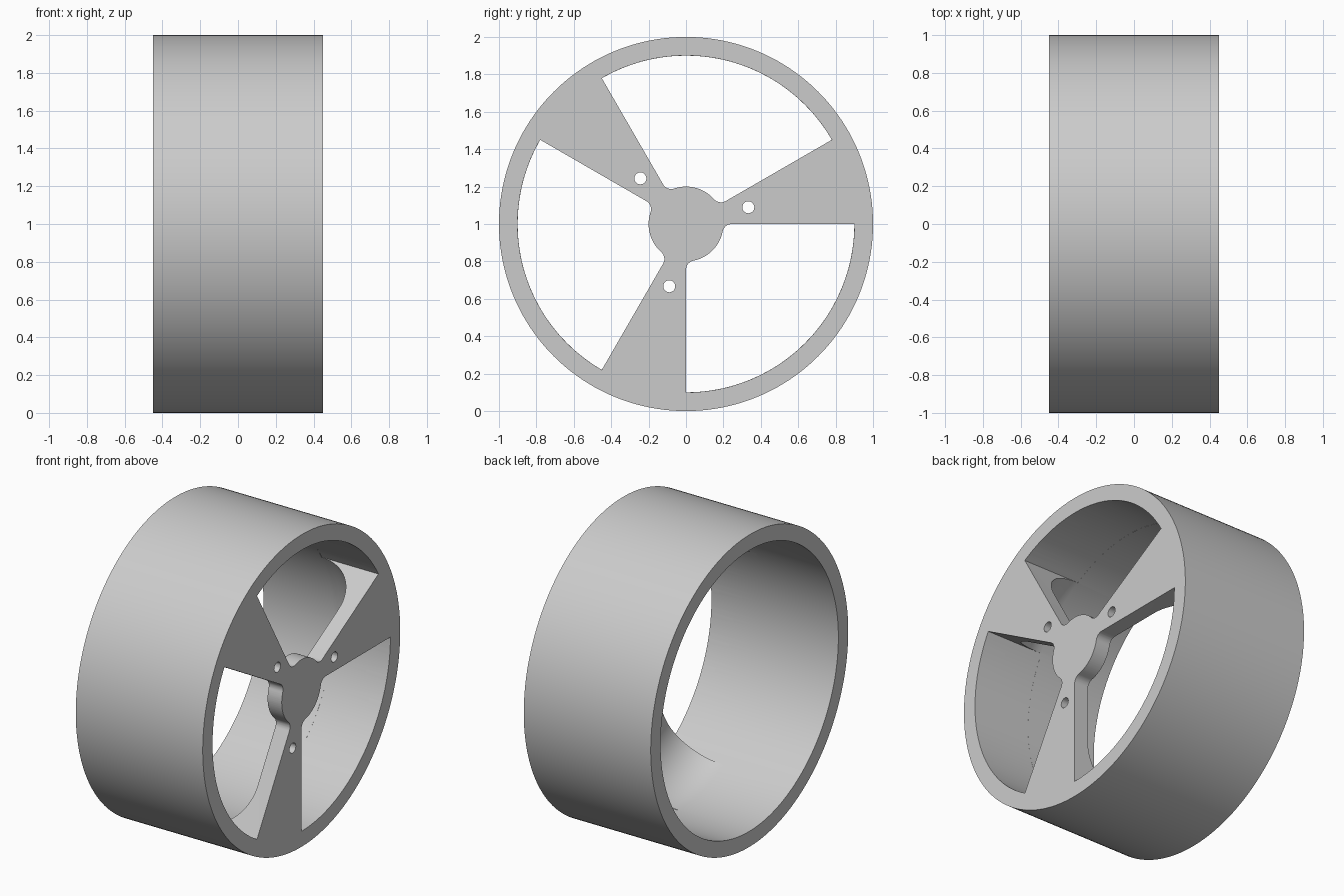
import bpy
import bmesh
from math import asin, cos, radians, sin
from mathutils import Matrix, Vector

cube = bpy.data.objects.get("Cube")
if cube:
    bpy.data.objects.remove(cube)

# Wheel dimensions: axle along x, spoked face on +x
HALF_WIDTH = 0.45
RIM_R, INNER_R, HUB_R = 1.0, 0.9, 0.2
WEB = 0.1        # thickness of hub and spokes
FLARE = 0.3      # fillet from spokes into the barrel
CORNER = 0.05    # fillet where spokes meet the hub
SEGMENTS = 180
CENTRE = Vector((0, 0, 1))

grey = bpy.data.materials.new("light_grey")
grey.use_nodes = True
colour = (0.6, 0.6, 0.6, 1)
grey.diffuse_color = colour
grey.node_tree.nodes["Principled BSDF"].inputs["Base Color"].default_value = colour


def polar(r, angle):
    """Point in the wheel plane; angle in degrees from +y towards +z."""
    return complex(r * cos(radians(angle)), r * sin(radians(angle)))


def to_object(name, bm):
    bmesh.ops.recalc_face_normals(bm, faces=bm.faces)
    mesh = bpy.data.meshes.new(name)
    bm.to_mesh(mesh)
    bm.free()
    mesh.materials.append(grey)
    obj = bpy.data.objects.new(name, mesh)
    bpy.context.collection.objects.link(obj)
    return obj


def add_prism(bm, outline, x0, x1):
    """Extrude a wheel-plane outline along the axle."""
    verts = [bm.verts.new((x0, p.real, p.imag + CENTRE.z)) for p in outline]
    face = bm.faces.new(verts)
    new = bmesh.ops.extrude_face_region(bm, geom=[face])["geom"]
    bmesh.ops.translate(bm, vec=(x1 - x0, 0, 0),
                        verts=[g for g in new if isinstance(g, bmesh.types.BMVert)])


def window_outline():
    """Quarter-turn opening with filleted hub corners, starting at angle 0."""
    outer = INNER_R + 0.0005
    half = [polar(outer, 45 - 2.5 * i) for i in range(19)]
    tilt = asin(CORNER / (HUB_R + CORNER)) * 180 / 3.14159265
    centre = polar(HUB_R + CORNER, tilt)
    sweep = 90 - tilt
    half += [centre + polar(CORNER, -90 - sweep * i / 10) for i in range(11)]
    half += [polar(HUB_R, tilt + (45 - tilt) * i / 10) for i in range(1, 11)]
    mirrored = [p.conjugate() * polar(1, 90) for p in half[1:-1]]
    return half + mirrored[::-1]


# Solid wheel: barrel, web and flare turned around the axle
web_x = HALF_WIDTH - WEB
profile = [(HALF_WIDTH, 0), (HALF_WIDTH, RIM_R), (-HALF_WIDTH, RIM_R), (-HALF_WIDTH, INNER_R)]
for i in range(17):
    p = polar(FLARE, 90 * i / 16)
    profile.append((web_x - FLARE + p.imag, INNER_R - FLARE + p.real))
profile.append((web_x, 0))

bm = bmesh.new()
verts = [bm.verts.new((x, r, CENTRE.z)) for x, r in profile]
edges = [bm.edges.new(pair) for pair in zip(verts, verts[1:])]
# Half a step of turn keeps facets clear of the window edges
bmesh.ops.rotate(bm, verts=verts, cent=CENTRE,
                 matrix=Matrix.Rotation(radians(180 / SEGMENTS), 3, "X"))
bmesh.ops.spin(bm, geom=verts + edges, cent=CENTRE, axis=(1, 0, 0),
               angle=radians(360), steps=SEGMENTS)
bmesh.ops.remove_doubles(bm, verts=bm.verts, dist=0.0001)
wheel = to_object("spoked_wheel", bm)

# Three windows between the spokes, and a bolt hole through each spoke
bm = bmesh.new()
opening = window_outline()
for turn in (0, 120, 240):
    add_prism(bm, [p * polar(1, 30 + turn) for p in opening],
              web_x - FLARE - 0.002, HALF_WIDTH + 0.1)
    bolt = polar(0.345, 15 + turn)
    add_prism(bm, [bolt + polar(0.032, 15 * i + 4) for i in range(24)],
              web_x - 0.1, HALF_WIDTH + 0.1)
cutter = to_object("window_cutter", bm)
cutter.hide_render = True

bpy.ops.object.select_all(action="DESELECT")
wheel.select_set(True)
bpy.context.view_layer.objects.active = wheel
cut = wheel.modifiers.new("windows", "BOOLEAN")
cut.operation = "DIFFERENCE"
cut.solver = "EXACT"
cut.object = cutter
bpy.ops.object.modifier_apply(modifier=cut.name)
bpy.data.objects.remove(cutter)
bpy.ops.object.shade_smooth_by_angle(angle=radians(30))
